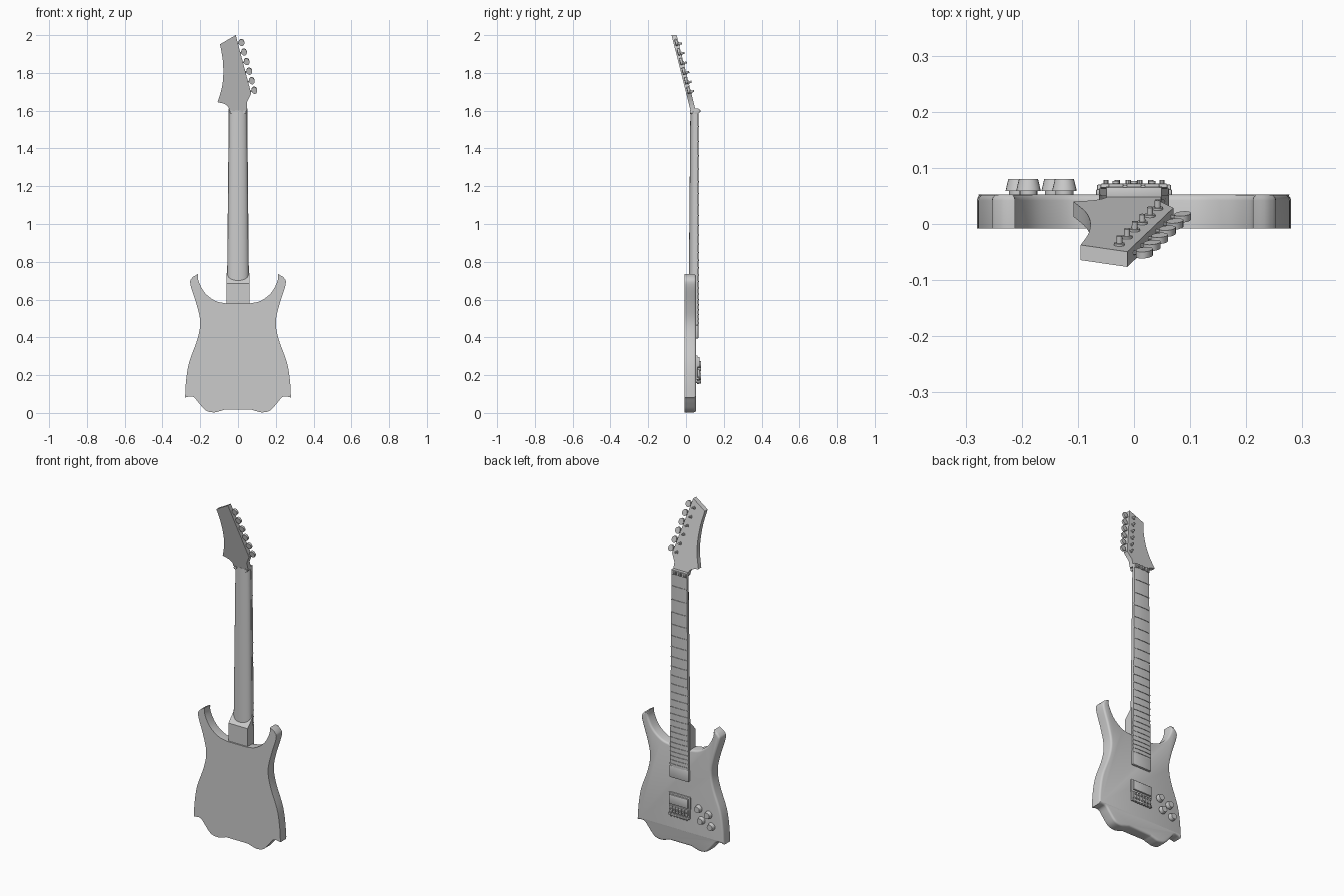
import bpy, bmesh, math
from mathutils import Vector, Matrix

if "Cube" in bpy.data.objects:
    bpy.data.objects.remove(bpy.data.objects["Cube"])


def finish(name, bm, smooth=True):
    bmesh.ops.recalc_face_normals(bm, faces=bm.faces)
    me = bpy.data.meshes.new(name)
    bm.to_mesh(me)
    bm.free()
    ob = bpy.data.objects.new(name, me)
    bpy.context.collection.objects.link(ob)
    if smooth:
        bpy.context.view_layer.objects.active = ob
        ob.select_set(True)
        bpy.ops.object.shade_smooth_by_angle(angle=math.radians(35))
        ob.select_set(False)
    return ob


def curve(pts, n=5):
    # Catmull-Rom through points, last point left out
    p = [Vector(q) for q in pts]
    p = [2 * p[0] - p[1]] + p + [2 * p[-1] - p[-2]]
    out = []
    for a, b, c, d in zip(p, p[1:], p[2:], p[3:]):
        for i in range(n):
            t = i / n
            out.append(0.5 * (2 * b + (c - a) * t + (2 * a - 5 * b + 4 * c - d) * t * t
                              + (3 * b - a - 3 * c + d) * t ** 3))
    return out


def loft(name, rings, bevel_last=0, segs=3):
    bm = bmesh.new()
    vs = [[bm.verts.new(p) for p in r] for r in rings]
    n = len(vs[0])
    for a, b in zip(vs, vs[1:]):
        for i in range(n):
            bm.faces.new((a[i], a[(i + 1) % n], b[(i + 1) % n], b[i]))
    bm.faces.new(vs[0])
    top = bm.faces.new(vs[-1])
    bmesh.ops.recalc_face_normals(bm, faces=bm.faces)
    if bevel_last:
        bmesh.ops.bevel(bm, geom=list(top.edges), offset=bevel_last, segments=segs,
                        profile=0.5, affect='EDGES', clamp_overlap=False)
    return finish(name, bm)


def box(name, x0, x1, y0, y1, z0, z1, bevel=0.0):
    bm = bmesh.new()
    bmesh.ops.create_cube(bm, size=1)
    bmesh.ops.transform(bm, verts=bm.verts, matrix=Matrix.Translation(
        ((x0 + x1) / 2, (y0 + y1) / 2, (z0 + z1) / 2)) @ Matrix.Diagonal((x1 - x0, y1 - y0, z1 - z0, 1)))
    if bevel:
        bmesh.ops.bevel(bm, geom=bm.edges[:], offset=bevel, segments=2, profile=0.5, affect='EDGES')
    return finish(name, bm)


def rod(name, start, end, r1, r2=None, sides=16):
    a, b = Vector(start), Vector(end)
    bm = bmesh.new()
    bmesh.ops.create_cone(bm, cap_ends=True, segments=sides, radius1=r1,
                          radius2=r1 if r2 is None else r2, depth=(b - a).length)
    rot = (b - a).to_track_quat('Z', 'Y').to_matrix().to_4x4()
    bmesh.ops.transform(bm, verts=bm.verts, matrix=Matrix.Translation((a + b) / 2) @ rot)
    return finish(name, bm)


# body: half outline from bottom centre up to the neck pocket, then mirrored
half = [Vector((0, 0.018))]
half += curve([(0.07, 0.018), (0.095, 0.01), (0.13, 0.003), (0.17, 0.013), (0.205, 0.05), (0.232, 0.082),
               (0.255, 0.087), (0.28, 0.082)])
half += curve([(0.28, 0.082), (0.275, 0.17), (0.258, 0.27), (0.215, 0.39), (0.2, 0.48),
               (0.218, 0.57), (0.252, 0.68), (0.243, 0.715), (0.212, 0.735)])
half += curve([(0.212, 0.735), (0.208, 0.695), (0.175, 0.635), (0.12, 0.593), (0.063, 0.58)])
half.append(Vector((0.063, 0.58)))
outline = half + [Vector((-p.x, p.y)) for p in reversed(half[1:])]
loft("body", [[(p.x, y, p.y) for p in outline] for y in (-0.008, 0.053)], 0.011)

# neck with rounded back
def neck_ring(z, w, depth):
    return [(w * math.cos(math.pi * i / 16), 0.052 - depth * math.sin(math.pi * i / 16) ** 0.8, z)
            for i in range(17)]
loft("neck", [neck_ring(0.6, 0.058, 0.038), neck_ring(1.6, 0.047, 0.029)])

# neck heel, sloped at its top
heel = [(0.0, 0.5), (0.0, 0.685), (0.052, 0.74), (0.052, 0.5)]
loft("neck_heel", [[(x, y, z) for y, z in heel] for x in (-0.062, 0.062)])

# fretboard and frets
Z_NUT, Z_END = 1.6, 0.46
def board_half(z):
    return 0.06 - 0.011 * (z - Z_END) / (Z_NUT - Z_END)
loft("fretboard", [[(-w, 0.05, z), (w, 0.05, z), (w, 0.063, z), (w * 0.5, 0.066, z),
                    (-w * 0.5, 0.066, z), (-w, 0.063, z)]
                   for z, w in ((Z_END, 0.06), (Z_NUT, 0.049))])
for i in range(1, 25):
    z = Z_NUT - 1.5 * (1 - 2 ** (-i / 12))
    w = board_half(z)
    loft("fret_%d" % i, [[(-w, 0.06, q), (w, 0.06, q), (w, 0.065, q), (w * 0.5, 0.069, q),
                          (-w * 0.5, 0.069, q), (-w, 0.065, q)] for q in (z - 0.003, z + 0.003)])

# headstock, leaning back
def head_y(z):
    return 0.04 - 0.252 * (z - 1.645)
head = [Vector((0.049, 1.597)), Vector((0.047, 1.645)), Vector((0.07, 1.69)), Vector((-0.012, 2.0)),
        Vector((-0.095, 1.952))]
head += curve([(-0.095, 1.952), (-0.081, 1.87), (-0.078, 1.79), (-0.086, 1.72), (-0.108, 1.645)])[1:]
head += curve([(-0.108, 1.645), (-0.07, 1.635), (-0.05, 1.617), (-0.047, 1.597)], 3)
head.append(Vector((-0.047, 1.597)))
loft("headstock", [[(p.x, head_y(p.y) + d, p.y) for p in head] for d in (-0.027, 0)])

# tuners: post, washer, shaft and key, six in line
normal = Vector((0, 1, 0.252)).normalized()
side = Vector((1, 0, 0.26)).normalized()
for i in range(6):
    t = i / 5
    z = 1.953 - 0.253 * t
    post = Vector((-0.026 + 0.068 * t, head_y(z), z))
    rod("tuner_washer_%d" % i, post - normal * 0.002, post + normal * 0.004, 0.0095)
    rod("tuner_post_%d" % i, post, post + normal * 0.017, 0.0055, 0.005, 12)
    mid = post - normal * 0.014
    rod("tuner_shaft_%d" % i, mid, mid + side * 0.04, 0.004, None, 10)
    bm = bmesh.new()
    bmesh.ops.create_cone(bm, cap_ends=True, segments=16, radius1=1, radius2=1, depth=2)
    up = normal.cross(side)
    frame = Matrix((side, up, normal)).transposed().to_4x4()
    bmesh.ops.transform(bm, verts=bm.verts, matrix=Matrix.Translation(mid + side * 0.046)
                        @ frame @ Matrix.Diagonal((0.015, 0.019, 0.006, 1)))
    finish("tuner_key_%d" % i, bm)

# locking nut with three clamps and two rear bolts
box("nut_base", -0.05, 0.05, 0.045, 0.066, 1.585, 1.612, 0.002)
for i, x in enumerate((-0.032, 0, 0.032)):
    box("nut_clamp_%d" % i, x - 0.013, x + 0.013, 0.065, 0.072, 1.587, 1.61, 0.002)
    rod("nut_bolt_%d" % i, (x, 0.07, 1.5985), (x, 0.077, 1.5985), 0.006, None, 12)
for i, x in enumerate((-0.034, 0.034)):
    rod("nut_rear_bolt_%d" % i, (x, 0.021, 1.592), (x, 0.05, 1.592), 0.009, None, 12)

# pickups
box("neck_pickup", -0.062, 0.062, 0.05, 0.066, 0.395, 0.465, 0.004)
box("bridge_pickup_ring", -0.068, 0.068, 0.05, 0.062, 0.232, 0.305, 0.003)
box("bridge_pickup", -0.06, 0.06, 0.06, 0.072, 0.242, 0.297, 0.003)

# bridge with six saddles
box("bridge_plate", -0.066, 0.066, 0.05, 0.06, 0.178, 0.234, 0.002)
for i in range(6):
    x = -0.05 + 0.02 * i
    box("saddle_%d" % i, x - 0.0085, x + 0.0085, 0.058, 0.071, 0.195, 0.23, 0.002)
    rod("saddle_screw_%d" % i, (x, 0.066, 0.17), (x, 0.066, 0.197), 0.005, None, 10)
    rod("saddle_bolt_%d" % i, (x, 0.07, 0.216), (x, 0.078, 0.216), 0.005, None, 10)
box("bridge_tail", -0.066, 0.066, 0.056, 0.07, 0.176, 0.188, 0.002)

# control knobs
for i, (x, z) in enumerate(((-0.124, 0.257), (-0.188, 0.238), (-0.143, 0.193), (-0.207, 0.174))):
    rod("knob_stem_%d" % i, (x, 0.05, z), (x, 0.062, z), 0.016)
    rod("knob_%d" % i, (x, 0.059, z), (x, 0.08, z), 0.022, 0.017, 20)
